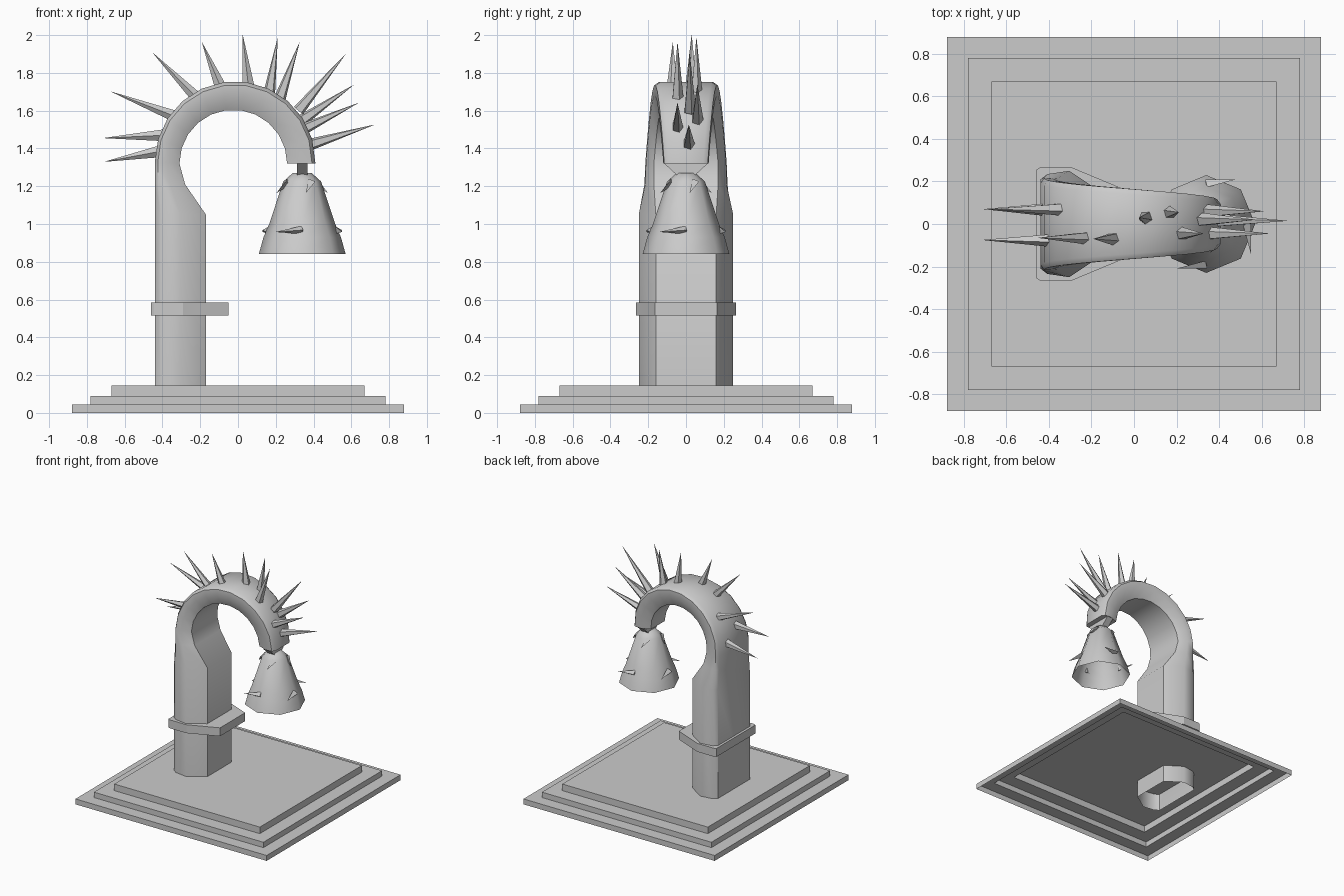
import bpy, bmesh, math
from mathutils import Vector

if "Cube" in bpy.data.objects:
    bpy.data.objects.remove(bpy.data.objects["Cube"])

grey = bpy.data.materials.new("stone_grey")
grey.use_nodes = True
grey.diffuse_color = (0.6, 0.6, 0.6, 1)
grey.node_tree.nodes["Principled BSDF"].inputs["Base Color"].default_value = (0.6, 0.6, 0.6, 1)


def loft(name, rings, cap_start=False, cap_end=True, smooth=0):
    """Skin a list of closed rings, each with the same number of points."""
    bm = bmesh.new()
    loops = [[bm.verts.new(p) for p in ring] for ring in rings]
    for a, b in zip(loops, loops[1:]):
        for i in range(len(a)):
            j = (i + 1) % len(a)
            bm.faces.new((a[i], a[j], b[j], b[i]))
    if cap_start:
        bm.faces.new(loops[0][::-1])
    if cap_end:
        bm.faces.new(loops[-1])
    bmesh.ops.recalc_face_normals(bm, faces=bm.faces)
    mesh = bpy.data.meshes.new(name)
    bm.to_mesh(mesh)
    bm.free()
    mesh.materials.append(grey)
    ob = bpy.data.objects.new(name, mesh)
    bpy.context.collection.objects.link(ob)
    if smooth:
        bpy.ops.object.select_all(action='DESELECT')
        ob.select_set(True)
        bpy.context.view_layer.objects.active = ob
        bpy.ops.object.shade_smooth_by_angle(angle=math.radians(smooth))
    return ob


def circle(r, z, n, cx=0.0, turn=0.0):
    return [(cx + r * math.cos(turn + math.tau * i / n),
             r * math.sin(turn + math.tau * i / n), z) for i in range(n)]


def spike(name, base, tip, r, sides=5, smooth=0):
    base, tip = Vector(base), Vector(tip)
    turn = (tip - base).to_track_quat('Z', 'Y')
    ring = [base + turn @ Vector(p) for p in circle(r, 0, sides)]
    end = [tip + (p - base) * 0.02 for p in ring]
    return loft(name, [ring, end], True, True, smooth)


# Hollow stepped plinth, open underneath
steps = [(0.88, 0), (0.88, 0.045), (0.78, 0.045), (0.78, 0.09), (0.67, 0.09), (0.67, 0.145)]
loft("stepped_base", [circle(h * math.sqrt(2), z, 4, 0, math.pi / 4) for h, z in steps])


# Post that bends over into a tapering arch
def section(outer, inner, back, mid, front):
    o, i = Vector((outer[0], 0, outer[1])), Vector((inner[0], 0, inner[1]))
    half = [(0, back - 0.025), (0.12, back), (0.5, mid), (1, front)]
    pts = half + [(t, -w) for t, w in reversed(half)]
    return [o.lerp(i, t) + Vector((0, w, 0)) for t, w in pts]


rings = [section((-0.44, z), (-0.17, z), 0.235, 0.25, 0.16) for z in (0.0, 1.05)]
rings.append(section((-0.44, 1.21), (-0.28, 1.21), 0.22, 0.215, 0.17))
segments = 11
for k in range(segments + 1):
    t = k / segments
    a = math.pi * (1 - t)
    c, s = math.cos(a), math.sin(a)
    rings.append(section((-0.015 + 0.425 * c, 1.33 + 0.425 * s),
                         (-0.025 + 0.285 * c, 1.32 + 0.285 * s),
                         0.215 - 0.1 * t, 0.212 - 0.092 * t, 0.17 - 0.08 * t))
for p in rings[-1]:
    p.z = 1.32
loft("arched_post", rings, smooth=48)

# Collar around the post
collar = [(-0.46, 0.255), (-0.445, 0.265), (-0.29, 0.265), (-0.05, 0.165)]
outline = collar + [(x, -y) for x, y in reversed(collar)]
loft("post_collar", [[(x, y, z) for x, y in outline] for z in (0.515, 0.585)], True)

# Neck and open eight-sided bell
cx = 0.34
neck = [(0.05, 1.26), (0.115, 1.32)]
loft("bell_neck", [[(cx + a * 0.028, b * w, z) for a, b in ((-1, -1), (1, -1), (1, 1), (-1, 1))]
                   for w, z in neck], True)
profile = [(0.23, 0.84), (0.205, 0.93), (0.175, 1.0), (0.1, 1.225), (0.05, 1.27)]
loft("bell", [circle(r, z, 8, cx) for r, z in profile], smooth=50)

# Thorns on the bell, repeated on four sides
for k in range(4):
    q = k * math.pi / 2

    def around(side, out, z):
        return (cx + side * math.cos(q) + out * math.sin(q),
                side * math.sin(q) - out * math.cos(q), z)
    spike("bell_thorn_low", around(0.0, 0.185, 0.968), around(-0.14, 0.21, 0.958), 0.025, 3)
    spike("bell_thorn_high", around(0.05, 0.075, 1.225), around(0.02, 0.135, 1.165), 0.022, 3)

# Spikes along the back of the arch: base x, base z, tip x, tip z, y
spikes = [(-0.41, 1.385, -0.705, 1.33, 0.07), (-0.39, 1.47, -0.71, 1.455, -0.075),
          (-0.32, 1.565, -0.67, 1.7, 0.07), (-0.21, 1.66, -0.45, 1.905, -0.065),
          (-0.09, 1.72, -0.19, 1.96, -0.07), (0.055, 1.73, 0.025, 2.0, 0.03),
          (0.165, 1.69, 0.21, 1.985, 0.055), (0.22, 1.66, 0.325, 1.96, -0.045),
          (0.32, 1.6, 0.57, 1.9, 0.02), (0.34, 1.55, 0.61, 1.735, 0.06),
          (0.34, 1.5, 0.635, 1.64, -0.045), (0.38, 1.42, 0.72, 1.525, 0.015)]
for bx, bz, tx, tz, y in spikes:
    spike("arch_spike", (bx, y, bz), (tx, y, tz), 0.033, 5)
